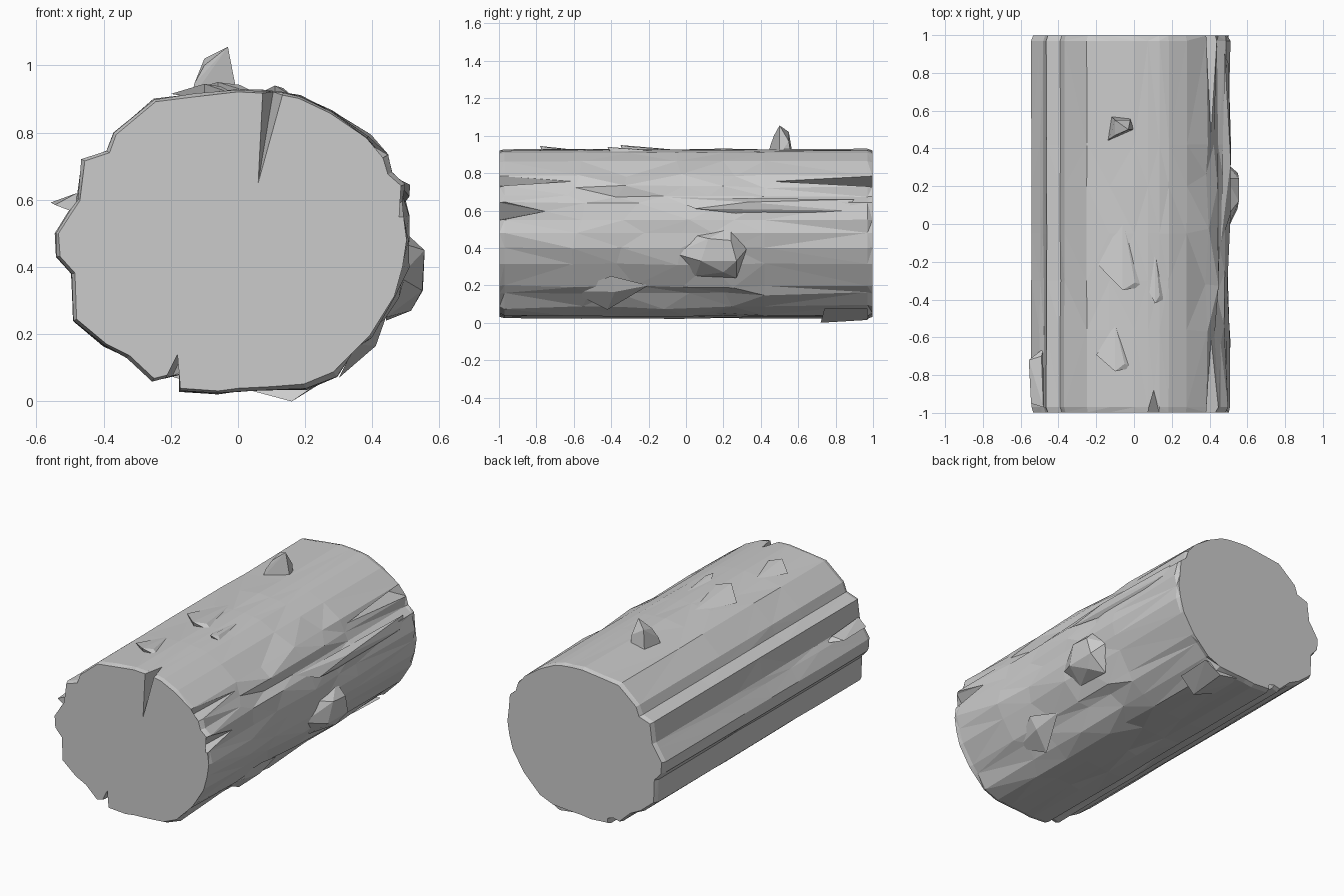
import bpy, bmesh, random
from mathutils import Vector

if "Cube" in bpy.data.objects:
    bpy.data.objects.remove(bpy.data.objects["Cube"])
random.seed(4)

C = Vector((0, 0.49))  # axis of the log in (x, z)

# Bark outline, clockwise from the top, as (x, z)
PROFILE = [(0.0, .93), (.075, .926), (.135, .92), (.185, .91), (.28, .865), (.39, .79),
           (.44, .73), (.455, .68), (.495, .645), (.503, .55), (.512, .48), (.50, .40),
           (.475, .31), (.40, .19), (.36, .15), (.29, .08), (.2, .043), (.1, .035),
           (0.0, .03), (-.06, .022), (-.175, .03), (-.175, .08), (-.215, .07), (-.255, .06),
           (-.33, .13), (-.40, .165), (-.49, .24), (-.495, .38), (-.54, .43), (-.545, .5),
           (-.50, .57), (-.48, .6), (-.465, .72), (-.39, .745), (-.37, .80), (-.25, .9),
           (-.13, .915)]
# Cracks per end: profile segment -> (inner tip x, z, y where it fades out on the bark)
FRONT_CRACKS = {1: (.06, .65, -.88), 5: (.36, .73, -.6), 8: (.42, .55, -.75),
                21: (0, .5, -.62)}
BACK_CRACKS = {5: (.28, .72, .47), 21: (-.03, .42, .7)}


def make(name, bm):
    bmesh.ops.recalc_face_normals(bm, faces=bm.faces[:])
    me = bpy.data.meshes.new(name)
    bm.to_mesh(me)
    bm.free()
    ob = bpy.data.objects.new(name, me)
    bpy.context.collection.objects.link(ob)
    return ob


def hull(name, pts):
    """Faceted chunk from the convex hull of a few points."""
    bm = bmesh.new()
    for p in pts:
        bm.verts.new(p)
    bmesh.ops.convex_hull(bm, input=bm.verts[:])
    bmesh.ops.delete(bm, geom=[v for v in bm.verts if not v.link_faces], context='VERTS')
    return make(name, bm)


# Log body: loft of rough rings, bark irregular on the right, straight grooves on the left
bm = bmesh.new()
n = len(PROFILE)
ys = [-.997, -.97, -.56, -.3, -.05, .2, .42, .97, .997]
rings = []
for k, y in enumerate(ys):
    end = k in (0, len(ys) - 1)
    ring = []
    for i, p in enumerate(PROFILE):
        d = Vector(p) - C
        bark = 5 <= i <= 16
        rough = .02 if bark else .004
        s = .98 if end else 1 + random.uniform(-rough, rough * .5) / d.length
        dy = random.uniform(-.08, .08) if bark and abs(y) < .9 and y != .42 else 0
        q = C + d * s
        ring.append(bm.verts.new((q.x, y + dy, q.y)))
    rings.append(ring)


def skin(a, b, skip=()):
    for i in range(n):
        if i not in skip:
            j = (i + 1) % n
            bm.faces.new((a[i], a[j], b[j], b[i]))


def cracked_end(rim, edge, body, cracks):
    """End cap with V-shaped cracks that taper away along the bark."""
    skin(rim, edge, cracks)
    skin(edge, body, cracks)
    cap = []
    for i in range(n):
        cap.append(rim[i])
        if i in cracks:
            x, z, y = cracks[i]
            j = i + 1
            tip = bm.verts.new((x, rim[i].co.y, z))
            t = (y - edge[i].co.y) / (body[i].co.y - edge[i].co.y)
            e, b = (edge[i].co + edge[j].co) / 2, (body[i].co + body[j].co) / 2
            fade = bm.verts.new(e.lerp(b, min(t, .95)))
            for s in (i, j):
                bm.faces.new((rim[s], tip, fade))
                bm.faces.new((rim[s], fade, edge[s]))
                bm.faces.new((edge[s], fade, body[s]))
            bm.faces.new((body[i], fade, body[j]))
            cap.append(tip)
    bm.faces.new(cap)


cracked_end(rings[0], rings[1], rings[2], FRONT_CRACKS)
cracked_end(rings[-1], rings[-2], rings[-3], BACK_CRACKS)
for a, b in zip(rings[2:-3], rings[3:-2]):
    skin(a, b)
bmesh.ops.triangulate(bm, faces=bm.faces[:])
make("log_body", bm)

# Branch stub on top
hull("branch_stub", [(-.14, .44, .90), (-.12, .57, .90), (0, .5, .90), (-.02, .56, .90),
                     (-.13, .45, .945), (-.10, .55, 1.02), (-.10, .47, 1.0),
                     (-.03, .50, 1.055), (-.02, .55, .97)])

# Side knot
hull("side_knot", [(.48, -.06, .37), (.49, .04, .47), (.49, .24, .51), (.48, .33, .40),
                   (.44, .27, .24), (.44, .05, .25), (.555, .12, .45), (.555, .24, .44),
                   (.55, .27, .33), (.548, .08, .33), (.515, .2, .27)])

# Loose bark chunks at the lower edge, the left front and the right side
hull("bottom_bark_lug", [(.01, .98, .04), (.01, .78, .04), (.16, .72, 0), (.17, .97, .015),
                         (.28, .97, .075), (.27, .74, .075), (.1, .85, .08)])
hull("left_bark_lug", [(-.48, -.97, .56), (-.48, -.97, .62), (-.557, -.72, .592),
                       (-.545, -.95, .585), (-.48, -.66, .58), (-.49, -.7, .61)])
hull("right_bark_chip", [(.35, -.62, .17), (.40, -.2, .20), (.30, -.42, .07),
                         (.41, -.38, .165), (.44, -.4, .25)])
hull("right_bark_plate", [(.46, -.1, .67), (.48, .9, .66), (.512, .33, .645),
                          (.51, .05, .61), (.50, .85, .60), (.48, .4, .57)])

# Thin bark flakes on top, each lifting at its front edge
for i, (x, y, w, l, h) in enumerate([(-.06, -.35, .13, .38, .95), (.11, -.42, .05, .3, .94),
                                     (-.1, -.78, .1, .25, .945)]):
    hull(f"top_flake_{i + 1}", [(x - w, y + l * .35, .915), (x + w, y + .02, .91), (x, y + l, .918),
                                (x, y, h), (x + w * .5, y + .04, h - .008), (x, y + .02, .90)])
